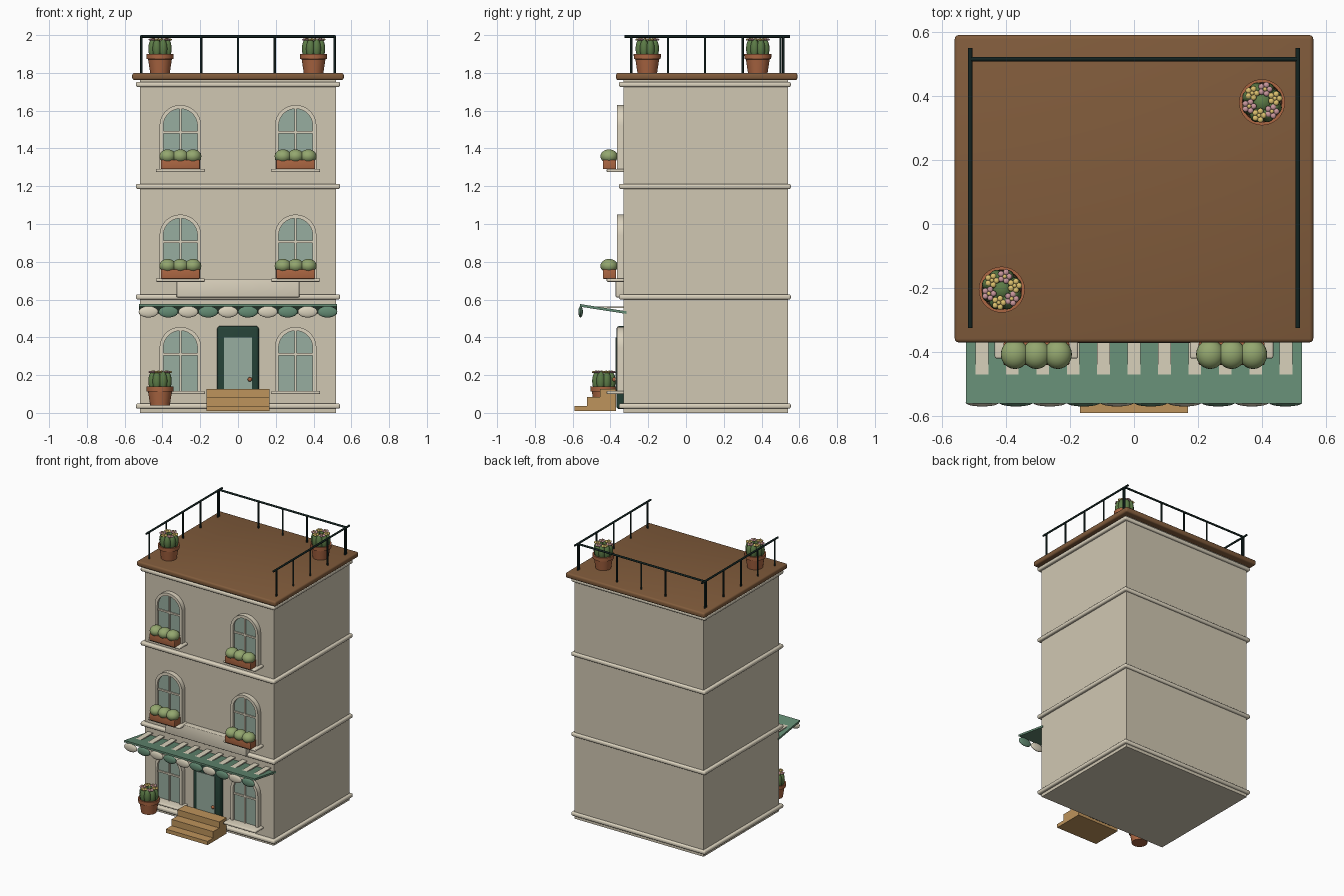
import bpy, bmesh, math
from mathutils import Matrix, Vector

if "Cube" in bpy.data.objects:
    bpy.data.objects.remove(bpy.data.objects["Cube"])


def material(name, r, g, b):
    m = bpy.data.materials.new(name)
    m.diffuse_color = (*[(c / 255) ** 2.2 for c in (r, g, b)], 1)
    m.use_nodes = True
    m.node_tree.nodes["Principled BSDF"].inputs["Base Color"].default_value = m.diffuse_color
    return m


WALL = material("plaster", 207, 198, 177)
TRIM = material("trim", 218, 209, 188)
ROOF = material("roof", 128, 92, 62)
IRON = material("iron", 26, 40, 38)
GLASS = material("glass", 150, 172, 158)
DOOR = material("door_green", 42, 68, 58)
CLOTH = material("awning_green", 100, 138, 115)
CREAM = material("cream", 216, 208, 186)
WOOD = material("wood", 188, 146, 92)
CLAY = material("clay", 170, 102, 68)
SOIL = material("soil", 66, 48, 36)
LEAF = material("leaf", 146, 165, 110)
CACTUS = material("cactus", 92, 122, 72)
PINK = material("pink", 200, 150, 155)
YELLOW = material("yellow", 220, 192, 110)


def finish(name, bm, mat):
    bmesh.ops.recalc_face_normals(bm, faces=bm.faces)
    me = bpy.data.meshes.new(name)
    bm.to_mesh(me)
    bm.free()
    me.materials.append(mat)
    ob = bpy.data.objects.new(name, me)
    bpy.context.collection.objects.link(ob)
    return ob


def box(name, x, y, z, mat, bevel=0.0):
    bm = bmesh.new()
    lo, hi = Vector((x[0], y[0], z[0])), Vector((x[1], y[1], z[1]))
    bmesh.ops.create_cube(bm, size=1, matrix=Matrix.Translation((lo + hi) / 2)
                          @ Matrix.Diagonal((*(hi - lo), 1)))
    if bevel:
        bmesh.ops.bevel(bm, geom=bm.edges[:], offset=bevel, segments=3,
                        profile=0.5, affect='EDGES')
    return finish(name, bm, mat)


def blobs(name, centres, radii, mat, seg=20):
    bm = bmesh.new()
    for c in centres:
        bmesh.ops.create_uvsphere(bm, u_segments=seg, v_segments=max(6, seg // 2), radius=1,
                                  matrix=Matrix.Translation(c) @ Matrix.Diagonal((*radii, 1)))
    return finish(name, bm, mat)


def rod(name, a, b, r, mat):
    a, b = Vector(a), Vector(b)
    bm = bmesh.new()
    rot = (b - a).to_track_quat('Z', 'Y').to_matrix().to_4x4()
    bmesh.ops.create_cone(bm, cap_ends=True, segments=12, radius1=r, radius2=r,
                          depth=(b - a).length, matrix=Matrix.Translation((a + b) / 2) @ rot)
    return finish(name, bm, mat)


def prism(name, pts, a, b, axis, mat):
    """Profile of (x,z) swept along y, or (y,z) swept along x."""
    bm = bmesh.new()
    place = (lambda p, t: (p[0], t, p[1])) if axis == 'y' else (lambda p, t: (t, p[0], p[1]))
    f = bm.faces.new([bm.verts.new(place(p, a)) for p in pts])
    new = bmesh.ops.extrude_face_region(bm, geom=[f])['geom']
    bmesh.ops.translate(bm, verts=[v for v in new if isinstance(v, bmesh.types.BMVert)],
                        vec=Vector(place((0, 0), b - a)))
    return finish(name, bm, mat)


def lathe(name, profile, at, mat, seg=32):
    bm = bmesh.new()
    vs = [bm.verts.new((r, 0, z)) for r, z in profile]
    es = [bm.edges.new(e) for e in zip(vs, vs[1:])]
    bmesh.ops.spin(bm, geom=vs + es, axis=(0, 0, 1), cent=(0, 0, 0),
                   angle=2 * math.pi, steps=seg)
    bmesh.ops.remove_doubles(bm, verts=bm.verts, dist=1e-5)
    bmesh.ops.translate(bm, verts=bm.verts, vec=at)
    return finish(name, bm, mat)


def arch(cx, z0, spring, r, n=20):
    curve = [(cx - r * math.cos(math.pi * i / n), spring + r * math.sin(math.pi * i / n))
             for i in range(n + 1)]
    return [(cx - r, z0)] + curve + [(cx + r, z0)]


def ring(cx, cy, z, r, n, turn=0.0):
    return [Vector((cx + r * math.cos(turn + 2 * math.pi * i / n),
                    cy + r * math.sin(turn + 2 * math.pi * i / n), z)) for i in range(n)]


# Building shell, floor bands and roof
box("walls", (-.52, .52), (-.33, .54), (0, 1.77), WALL)
for z in (.022, .6, 1.185, 1.725):
    box("floor_band", (-.54, .54), (-.355, .555), (z, z + .028), TRIM, .01)
box("roof_slab", (-.56, .56), (-.37, .59), (1.762, 1.8), ROOF, .012)

# Arched windows, sills and planted boxes
for cx in (-.305, .305):
    for z0 in (.115, .71, 1.29):
        spring = z0 + .23
        outer, inner = arch(cx, z0, spring, .11), arch(cx, z0, spring, .09)
        prism("window_frame", outer + inner[::-1], -.365, -.32, 'y', TRIM)
        prism("window_glass", inner, -.35, -.32, 'y', GLASS)
        box("window_mullion", (cx - .005, cx + .005), (-.358, -.33), (z0, z0 + .32), TRIM)
        box("window_crossbar", (cx - .09, cx + .09), (-.358, -.33), (z0 + .19, z0 + .202), TRIM)
        box("window_sill", (cx - .13, cx + .13), (-.42, -.32), (z0 - .016, z0 + .002), TRIM, .006)
        if z0 > .5:
            box("flower_box", (cx - .103, cx + .103), (-.44, -.37), (z0, z0 + .05), CLAY, .004)
            blobs("flower_box_bush", [(cx + d, -.407, z0 + .068) for d in (-.067, 0, .067)],
                  (.044, .046, .037), LEAF, 24)

# Door and front steps
box("door_frame", (-.11, .11), (-.368, -.32), (.02, .46), DOOR, .015)
box("door_glass", (-.073, .073), (-.373, -.36), (.12, .4), GLASS)
blobs("door_knob", [(.063, -.38, .177)], (.012, .012, .012), CLAY, 12)
prism("front_steps", [(-.59, .01), (-.59, .037), (-.525, .037), (-.525, .083), (-.455, .083),
                      (-.455, .127), (-.37, .127), (-.37, .01)], -.168, .168, 'x', WOOD)

# Blank sign board
box("sign_board", (-.325, .325), (-.372, -.32), (.612, .71), TRIM, .005)

# Awning with stripes and scalloped edge
prism("awning", [(-.56, .576), (-.56, .562), (-.315, .524), (-.315, .538)], -.525, .525, 'x', CLOTH)
for i in range(11):
    x = -.475 + .095 * i
    box("awning_stripe", (x - .02, x + .02), (-.5, -.33), (.554, .562), CREAM)
for k, mat in enumerate((CREAM, CLOTH)):
    blobs("awning_scallops", [(-.474 + .1053 * i, -.558, .535) for i in range(k, 10, 2)],
          (.052, .012, .03), mat, 24)

# Roof railing
for s in (-1, 1):
    rod("side_rail", (s * .512, -.325, 1.993), (s * .512, .55, 1.993), .007, IRON)
    for y in (-.29, -.095, .1, .3, .5):
        rod("side_rail_post", (s * .512, y, 1.79), (s * .512, y, 1.993), .006, IRON)
rod("back_rail", (-.512, .515, 1.993), (.512, .515, 1.993), .007, IRON)
for x in (-.512, -.195, 0, .195, .512):
    rod("back_rail_post", (x, .515, 1.79), (x, .515, 1.993), .006, IRON)

# Potted cacti with a crown of flowers
for cx, cy, z in ((-.413, -.205, 1.8), (.4, .38, 1.8), (-.413, -.435, .04)):
    lathe("pot", [(0, 0), (.052, 0), (.063, .072), (.071, .074), (.072, .1),
                  (.062, .1), (.06, .085)], (cx, cy, z), CLAY)
    lathe("pot_soil", [(0, .088), (.062, .088)], (cx, cy, z), SOIL)
    blobs("cactus_ribs", ring(cx, cy, z + .128, .042, 8, .39), (.023, .023, .052), CACTUS)
    blobs("cactus_core", [(cx, cy, z + .12)], (.044, .044, .048), CACTUS)
    heads = ring(cx, cy, z + .176, .042, 6, .3)
    for k, mat in enumerate((YELLOW, PINK)):
        petals = [p for h in heads[k::2] for p in ring(h.x, h.y, h.z, .014, 5)]
        blobs("cactus_%s_petals" % mat.name, petals, (.0095, .0095, .006), mat, 10)
    blobs("flower_centres", [h + Vector((0, 0, .003)) for h in heads], (.007, .007, .006), YELLOW, 8)

# Smooth the rounded parts, keep hard edges
for ob in bpy.context.collection.objects:
    ob.select_set(True)
    bpy.context.view_layer.objects.active = ob
bpy.ops.object.shade_smooth_by_angle(angle=math.radians(35))
